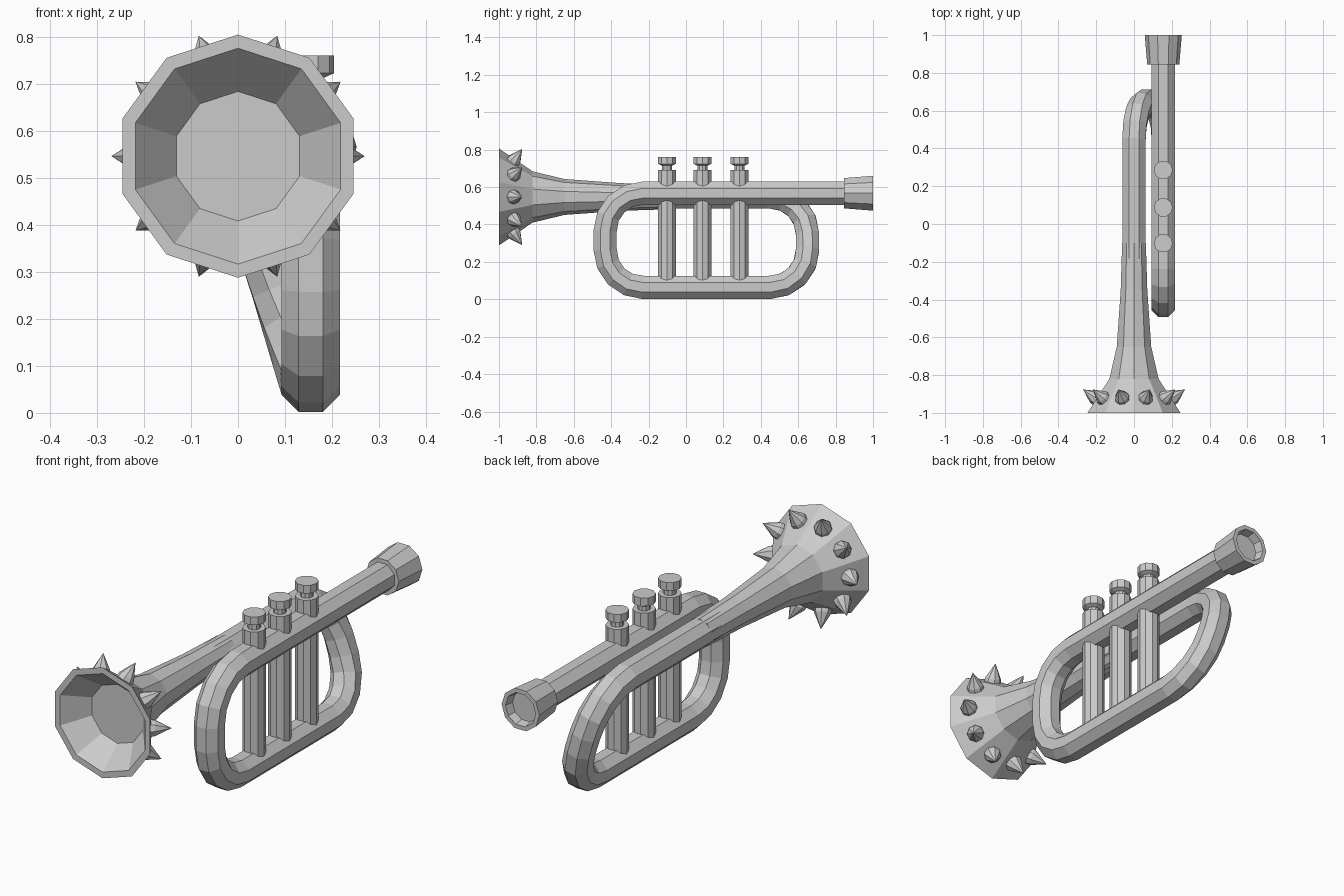
import bpy, bmesh
from math import sin, cos, pi, radians
from mathutils import Vector, Matrix

if "Cube" in bpy.data.objects:
    bpy.data.objects.remove(bpy.data.objects["Cube"])


def loft(name, rings):
    """Skin a list of equal-length point rings and cap both ends."""
    bm = bmesh.new()
    vs = [[bm.verts.new(p) for p in ring] for ring in rings]
    n = len(vs[0])
    for a, b in zip(vs, vs[1:]):
        for i in range(n):
            j = (i + 1) % n
            bm.faces.new((a[i], a[j], b[j], b[i]))
    bm.faces.new(vs[0][::-1])
    bm.faces.new(vs[-1])
    bmesh.ops.remove_doubles(bm, verts=bm.verts, dist=1e-5)
    bmesh.ops.recalc_face_normals(bm, faces=bm.faces)
    me = bpy.data.meshes.new(name)
    bm.to_mesh(me)
    bm.free()
    ob = bpy.data.objects.new(name, me)
    bpy.context.collection.objects.link(ob)
    return ob


def lathe(name, profile, sides, mat, phase=0.0):
    """Revolve (radius, height) points around local z."""
    ang = [phase + 2 * pi * i / sides for i in range(sides)]
    return loft(name, [[mat @ Vector((r * cos(a), r * sin(a), h)) for a in ang]
                       for r, h in profile])


def sweep(name, path, radius, sides=8):
    """Sweep a flat-bottomed polygon along a path lying near the YZ plane."""
    rings = []
    for i, p in enumerate(path):
        t0 = (p - path[max(i - 1, 0)]).normalized()
        t1 = (path[min(i + 1, len(path) - 1)] - p).normalized()
        t = (t0 + t1).normalized()
        u = Vector((1, 0, 0))
        u = (u - t * u.dot(t)).normalized()
        v = t.cross(u)
        rings.append([p + radius * (u * cos(a) + v * sin(a))
                      for a in (2 * pi * (k + .5) / sides for k in range(sides))])
    return loft(name, rings)


def corner(cy, cz, r, start, steps=4):
    """Quarter bend, counter-clockwise in (y, z)."""
    return [(cy + r * cos(radians(start + 90 * k / steps)),
             cz + r * sin(radians(start + 90 * k / steps))) for k in range(steps + 1)]


PX, TOP, LOW, BELL_Z = .155, .567, .064, .547
R = .067

# Continuous pipe: lead pipe, front bend, lower run, slanted back bend, bell pipe
front = corner(-.232, TOP - .2, .2, 90) + corner(-.232, LOW + .2, .2, 180)
back = corner(.45, LOW + .2, .2, 270) + corner(.45, BELL_Z - .2, .2, 0)
path = [Vector((PX, .87, TOP))] + [Vector((PX, y, z)) for y, z in front]
path += [Vector((PX * (BELL_Z - z) / (BELL_Z - LOW), y, z)) for y, z in back]
path.append(Vector((0, -.4, BELL_Z)))
sweep("main_pipe", path, R)

# Flared bell with recessed mouth
along_y = Matrix.Rotation(-pi / 2, 4, 'X')
lathe("bell", [(.138, -.89), (.23, -1), (.259, -1), (.137, -.82), (.096, -.65),
               (.074, -.35), (.066, -.1)], 10,
      Matrix.Translation((0, 0, BELL_Z)) @ along_y, radians(18))

# Spikes standing on the ten bell facets
for i in range(10):
    a = 2 * pi * i / 10
    d = Vector((.83 * cos(a), .56, .83 * sin(a)))
    base = Vector((.197 * cos(a), -.925, BELL_Z + .197 * sin(a)))
    m = Matrix.Translation(base) @ d.to_track_quat('Z', 'Y').to_matrix().to_4x4()
    lathe(f"spike_{i + 1}", [(.04, -.01), (.037, .018), (0, .088)], 8, m)

# Mouthpiece with a shallow cup
lathe("mouthpiece", [(.085, .845), (.098, 1), (.078, 1), (.07, .96)], 10,
      Matrix.Translation((PX, 0, TOP)) @ along_y)

# Three valves: casing, stem and button
for i, y in enumerate((-.102, .088, .286)):
    m = Matrix.Translation((PX, y, 0))
    lathe(f"valve_casing_{i + 1}", [(.05, LOW + .01), (.05, .692)], 10, m)
    lathe(f"valve_stem_{i + 1}", [(.028, .68), (.028, .725)], 10, m)
    lathe(f"valve_button_{i + 1}", [(.03, .715), (.05, .724), (.05, .762)], 10, m)
